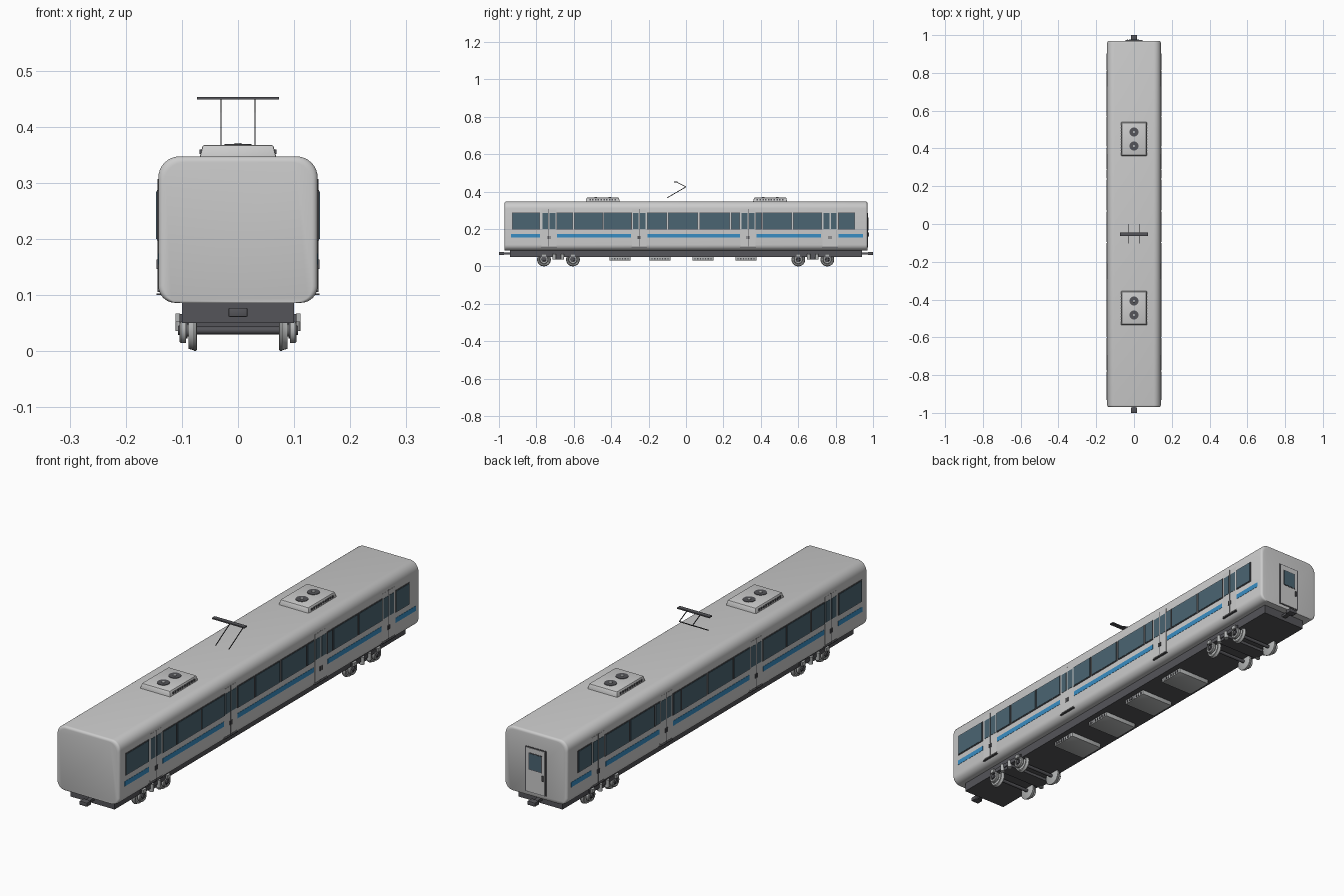
import bpy, bmesh, math
from mathutils import Vector

if "Cube" in bpy.data.objects:
    bpy.data.objects.remove(bpy.data.objects["Cube"])


def material(name, rgb):
    m = bpy.data.materials.new(name)
    m.diffuse_color = (*rgb, 1)
    m.use_nodes = True
    m.node_tree.nodes["Principled BSDF"].inputs["Base Color"].default_value = m.diffuse_color
    return m


SILVER = material("silver", (0.62, 0.63, 0.64))
DARK = material("dark_metal", (0.09, 0.09, 0.1))
GLASS = material("glass", (0.07, 0.13, 0.17))
BLUE = material("blue_stripe", (0.04, 0.27, 0.55))
STEEL = material("steel", (0.45, 0.46, 0.46))


def finish(name, bm, mat, smooth=False):
    bmesh.ops.recalc_face_normals(bm, faces=bm.faces)
    me = bpy.data.meshes.new(name)
    bm.to_mesh(me)
    bm.free()
    me.materials.append(mat)
    ob = bpy.data.objects.new(name, me)
    bpy.context.collection.objects.link(ob)
    if smooth:
        bpy.ops.object.select_all(action='DESELECT')
        ob.select_set(True)
        bpy.context.view_layer.objects.active = ob
        bpy.ops.object.shade_smooth_by_angle(angle=math.radians(35))
    return ob


def box(name, x, y, z, mat, bevel=0, taper=0):
    """Box from (min, max) ranges; taper pulls in the top."""
    bm = bmesh.new()
    bmesh.ops.create_cube(bm, size=1)
    for v in bm.verts:
        inset = taper if v.co.z > 0 else 0
        v.co = [sum(r) / 2 + c * (r[1] - r[0] - 2 * i)
                for r, c, i in zip((x, y, z), v.co, (inset, inset, 0))]
    if bevel:
        bmesh.ops.bevel(bm, geom=bm.edges[:], offset=bevel, segments=2, affect='EDGES', profile=0.5)
    return finish(name, bm, mat, bool(bevel))


def side_box(name, s, x, y, z, mat):
    return box(name, sorted((s * x[0], s * x[1])), y, z, mat)


def loft(name, rings, mat, closed=False, cap=True):
    """Skin a list of point rings."""
    bm = bmesh.new()
    loops = [[bm.verts.new(p) for p in r] for r in rings]
    n = len(loops[0])
    pairs = list(zip(loops, loops[1:])) + ([(loops[-1], loops[0])] if closed else [])
    for a, b in pairs:
        for i in range(n):
            bm.faces.new((a[i], a[(i + 1) % n], b[(i + 1) % n], b[i]))
    if cap and not closed:
        bm.faces.new(loops[0])
        bm.faces.new(loops[-1])
    return finish(name, bm, mat, True)


def lathe(name, centre, axis, profile, mat, n=32, closed=False):
    """Turn (along, radius) points around the x or z axis."""
    rings = []
    for t, r in profile:
        ring = []
        for i in range(n):
            a = 2 * math.pi * i / n
            c, s = r * math.cos(a), r * math.sin(a)
            ring.append(Vector(centre) + Vector((t, c, s) if axis == 'x' else (c, s, t)))
        rings.append(ring)
    return loft(name, rings, mat, closed)


# Body shell: rounded section with softened ends
def section(y, inset):
    w, top, bot = 0.142 - inset, 0.347 - inset, 0.086
    pts = []
    for sx, cz, r, a0 in ((1, top, 0.038, 0), (-1, top, 0.038, 90), (-1, bot, 0.03, 180), (1, bot, 0.03, 270)):
        zc = cz - r if cz == top else cz + r
        for k in range(9):
            a = math.radians(a0 + 90 * k / 8)
            pts.append((sx * (w - r) + r * math.cos(a), y, zc + r * math.sin(a)))
    return pts


ends = [(0.97 - 0.010 * (1 - math.cos(math.radians(a))), 0.010 * (1 - math.sin(math.radians(a))))
        for a in (0, 22, 45, 67, 90)]
loft("body_shell", [section(-y, d) for y, d in ends] + [section(y, d) for y, d in reversed(ends)], SILVER)

# Underframe and couplers
box("underframe", (-0.1, 0.1), (-0.94, 0.94), (0.05, 0.09), DARK)
for e in (-1, 1):
    box("coupler_shank", (-0.009, 0.009), sorted((e * 0.93, e * 0.98)), (0.064, 0.074), DARK)
    box("coupler_head", (-0.017, 0.017), sorted((e * 0.972, e * 1.0)), (0.061, 0.077), DARK, 0.002)

# Underfloor equipment boxes with slats
for y in (-0.353, -0.139, 0.091, 0.321):
    box("equipment_box", (-0.075, 0.075), (y - 0.056, y + 0.056), (0.032, 0.052), STEEL, 0.002)
    for s in (-1, 1):
        for k in range(7):
            yy = y - 0.042 + k * 0.014
            side_box("equipment_slat", s, (0.074, 0.077), (yy - 0.003, yy + 0.003), (0.036, 0.046), DARK)

# Windows, stripes and sliding doors on both sides
windows = [(-0.928, -0.783), (-0.69, -0.607), (-0.596, -0.446), (-0.438, -0.293), (-0.206, -0.104),
           (-0.093, 0.062), (0.075, 0.233), (0.243, 0.286), (0.374, 0.402), (0.412, 0.565),
           (0.576, 0.725), (0.817, 0.9)]
stripes = [(-0.935, -0.78), (-0.69, -0.295), (-0.206, 0.288), (0.376, 0.722), (0.815, 0.945)]
doors = [-0.733, -0.25, 0.332, 0.77]
for s in (-1, 1):
    for a, b in windows:
        side_box("window_frame", s, (0.138, 0.1445), (a - 0.003, b + 0.003), (0.197, 0.287), DARK)
        side_box("window_glass", s, (0.14, 0.146), (a, b), (0.2, 0.284), GLASS)
    for a, b in stripes:
        side_box("side_stripe", s, (0.138, 0.143), (a, b), (0.154, 0.174), BLUE)
    for y in doors:
        for d in (-1, 1):
            leaf = sorted((y + d * 0.0008, y + d * 0.04))
            side_box("door_leaf", s, (0.138, 0.1428), leaf, (0.108, 0.305), SILVER)
            pane = sorted((y + d * 0.004, y + d * 0.034))
            side_box("door_glass", s, (0.138, 0.1438), pane, (0.2, 0.284), GLASS)
            grip = sorted((y + d * 0.002, y + d * 0.008))
            side_box("door_handle", s, (0.14, 0.1455), grip, (0.146, 0.163), DARK)
        side_box("door_seam", s, (0.138, 0.1432), (y - 0.0012, y + 0.0012), (0.105, 0.307), DARK)
        side_box("door_sill", s, (0.13, 0.145), (y - 0.042, y + 0.042), (0.1, 0.103), DARK)

# End door at the back
box("end_door_frame", (-0.047, 0.047), (0.96, 0.972), (0.1, 0.285), DARK)
box("end_door", (-0.042, 0.042), (0.96, 0.9735), (0.103, 0.281), SILVER)
box("end_door_window_frame", (-0.03, 0.03), (0.96, 0.9745), (0.192, 0.262), DARK)
box("end_door_glass", (-0.027, 0.027), (0.96, 0.9755), (0.195, 0.259), GLASS)
box("end_door_handle", (-0.037, -0.031), (0.96, 0.978), (0.16, 0.182), DARK)

# Bogies
for yb in (-0.682, 0.678):
    box("bogie_bolster", (-0.1, 0.1), (yb - 0.03, yb + 0.03), (0.038, 0.052), DARK)
    for s in (-1, 1):
        side_box("bogie_side_frame", s, (0.094, 0.104), (yb - 0.095, yb + 0.095), (0.05, 0.066), DARK)
        for d in (-0.022, 0.022):
            lathe("bogie_spring", (s * 0.102, yb + d, 0), 'z', [(0.036, 0.009), (0.066, 0.009)], STEEL, 16)
    for yw in (yb - 0.0775, yb + 0.0775):
        lathe("axle", (0, yw, 0.037), 'x', [(-0.1, 0.007), (0.1, 0.007)], DARK, 16)
        for s in (-1, 1):
            c = (0, yw, 0.037)
            lathe("wheel", c, 'x', [(s * t, r) for t, r in (
                (0.073, 0.034), (0.075, 0.037), (0.078, 0.037), (0.08, 0.035), (0.088, 0.033),
                (0.088, 0.027), (0.084, 0.025), (0.084, 0.012), (0.09, 0.011))], STEEL)
            lathe("axle_ring", c, 'x', [(s * t, r) for t, r in (
                (0.093, 0.015), (0.093, 0.023), (0.102, 0.023), (0.104, 0.021), (0.104, 0.015))],
                STEEL, closed=True)
            lathe("axle_box", c, 'x', [(s * t, r) for t, r in (
                (0.09, 0.015), (0.1, 0.015), (0.102, 0.009), (0.107, 0.008))], DARK, 20)
            side_box("axle_spring_block", s, (0.103, 0.111), (yw - 0.01, yw + 0.01), (0.052, 0.067), STEEL)

# Roof cooling units with fans and side slats
for y in (-0.445, 0.45):
    box("roof_unit", (-0.069, 0.069), (y - 0.092, y + 0.092), (0.342, 0.367), SILVER, 0.003, 0.006)
    for d in (-0.037, 0.037):
        lathe("roof_fan", (0, y + d, 0), 'z', [(0.36, 0.024), (0.369, 0.024)], DARK, 24)
        lathe("fan_hub", (0, y + d, 0), 'z', [(0.368, 0.007), (0.3705, 0.006)], STEEL, 16)
    for s in (-1, 1):
        for k in range(10):
            yy = y - 0.068 + k * 0.015
            side_box("roof_unit_slat", s, (0.06, 0.0685), (yy - 0.004, yy + 0.004), (0.351, 0.359), DARK)


# Pantograph: flat arms and a collector bar
def strip(name, x, p, q, w=0.004):
    p, q = Vector((x, *p)), Vector((x, *q))
    side = (q - p).cross(Vector((1, 0, 0))).normalized() * w / 2
    off = Vector((0.0008, 0, 0))
    loft(name, [[e + side + off, e - side + off, e - side - off, e + side - off] for e in (p, q)], DARK)


for x in (-0.03, 0.03):
    strip("pantograph_lower_arm", x, (-0.102, 0.366), (0.0, 0.425))
    strip("pantograph_upper_arm", x, (0.0, 0.425), (-0.05, 0.45))
box("pantograph_head", (-0.073, 0.073), (-0.064, -0.046), (0.448, 0.453), DARK)
